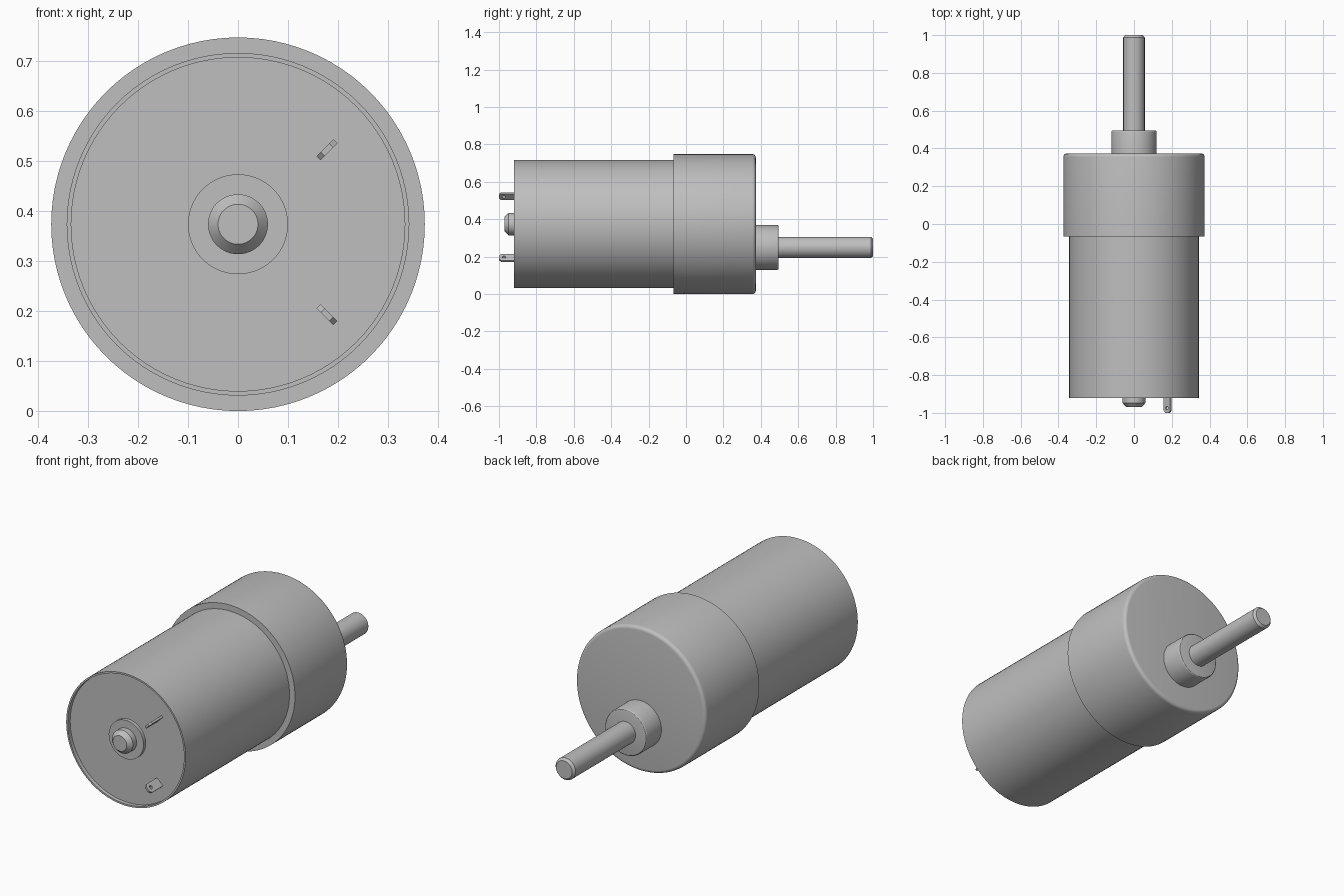
import bpy, bmesh, math
from mathutils import Vector, Matrix

cube = bpy.data.objects.get("Cube")
if cube:
    bpy.data.objects.remove(cube, do_unlink=True)

AXIS_Z = 0.374     # height of the motor axis
SHAFT_Z = 0.249    # the output shaft sits below it

metal = bpy.data.materials.new("grey metal")
metal.use_nodes = True
GREY = (0.52, 0.52, 0.52, 1)
metal.diffuse_color = GREY
metal.node_tree.nodes["Principled BSDF"].inputs["Base Color"].default_value = GREY


def finish(name, bm):
    bmesh.ops.recalc_face_normals(bm, faces=bm.faces)
    mesh = bpy.data.meshes.new(name)
    bm.to_mesh(mesh)
    bm.free()
    mesh.materials.append(metal)
    obj = bpy.data.objects.new(name, mesh)
    bpy.context.collection.objects.link(obj)
    bpy.ops.object.select_all(action='DESELECT')
    obj.select_set(True)
    bpy.context.view_layer.objects.active = obj
    bpy.ops.object.shade_smooth_by_angle(angle=math.radians(30))
    return obj


def lathe(name, profile, z, segments=96):
    """Turn (radius, y) points around a line along y at height z."""
    bm = bmesh.new()
    rings = []
    for r, y in profile:
        if r == 0:
            rings.append([bm.verts.new((0, y, z))])
        else:
            angles = [2 * math.pi * i / segments for i in range(segments)]
            rings.append([bm.verts.new((r * math.sin(a), y, z + r * math.cos(a))) for a in angles])
    for a, b in zip(rings, rings[1:]):
        for i in range(segments):
            j = (i + 1) % segments
            if len(a) == 1:
                bm.faces.new((a[0], b[i], b[j]))
            elif len(b) == 1:
                bm.faces.new((a[i], a[j], b[0]))
            else:
                bm.faces.new((a[i], a[j], b[j], b[i]))
    return finish(name, bm)


def fillet(r, y, size, steps=5):
    """Rounded outer edge ending on the face at y."""
    arc = [math.pi / 2 * i / steps for i in range(steps + 1)]
    return [(r - size + size * math.cos(a), y - size + size * math.sin(a)) for a in arc]


# Gearbox housing with a rounded back edge
lathe("gearbox_housing", [(0, -0.067), (0.374, -0.067)] + fillet(0.374, 0.373, 0.018) + [(0, 0.373)], AXIS_Z)

# Motor can with a thin rim around the recessed end, and a raised hub
FLOOR = -0.9
lathe("motor_can", [(0, FLOOR), (0.1, FLOOR), (0.334, FLOOR), (0.334, -0.92),
                    (0.343, -0.92), (0.343, -0.06), (0, -0.06)], AXIS_Z)
lathe("bearing_hub", [(0, -0.918), (0.1, -0.918), (0.1, FLOOR + 0.005), (0, FLOOR + 0.005)], AXIS_Z)
lathe("rear_bearing_cap", [(0, -0.97), (0.04, -0.97), (0.06, -0.948), (0.06, -0.91), (0, -0.91)], AXIS_Z, 64)

# Output collar and shaft
lathe("shaft_collar", [(0, 0.365), (0.12, 0.365)] + fillet(0.12, 0.495, 0.008, 3) + [(0, 0.495)], SHAFT_Z, 64)
lathe("output_shaft", [(0, 0.48), (0.057, 0.48), (0.057, 0.988), (0.046, 1), (0, 1)], SHAFT_Z, 64)


def terminal(name, x, z, tilt):
    """Flat tab with clipped tip corners and a round hole."""
    half, thick, tip, clip = 0.024, 0.011, -1.0, 0.012
    hole_y, hole_r, n = -0.974, 0.009, 24
    root = FLOOR + 0.01
    outline = [(-half, root), (half, root), (half, tip + clip), (half - clip, tip),
               (clip - half, tip), (-half, tip + clip)]
    hole = [(hole_r * math.cos(2 * math.pi * i / n), hole_y + hole_r * math.sin(2 * math.pi * i / n))
            for i in range(n)]
    bm = bmesh.new()
    edges = []
    for loop in (outline, hole):
        verts = [bm.verts.new((u, v, -thick / 2)) for u, v in loop]
        edges += [bm.edges.new((verts[i - 1], verts[i])) for i in range(len(verts))]
    bmesh.ops.triangle_fill(bm, edges=edges, use_beauty=True)
    # Drop any triangles that landed in the hole
    inside = [f for f in bm.faces
              if (f.calc_center_median().xy - Vector((0, hole_y))).length < hole_r * 0.98]
    bmesh.ops.delete(bm, geom=inside, context='FACES')
    side = bmesh.ops.extrude_face_region(bm, geom=bm.faces[:])
    bmesh.ops.translate(bm, vec=(0, 0, thick),
                        verts=[g for g in side["geom"] if isinstance(g, bmesh.types.BMVert)])
    bm.transform(Matrix.Translation((x, 0, z)) @ Matrix.Rotation(tilt, 4, 'Y'))
    finish(name, bm)


# Electrical terminals, tilted opposite ways
terminal("upper_terminal", 0.178, 0.523, -math.pi / 4)
terminal("lower_terminal", 0.178, 0.193, math.pi / 4)
